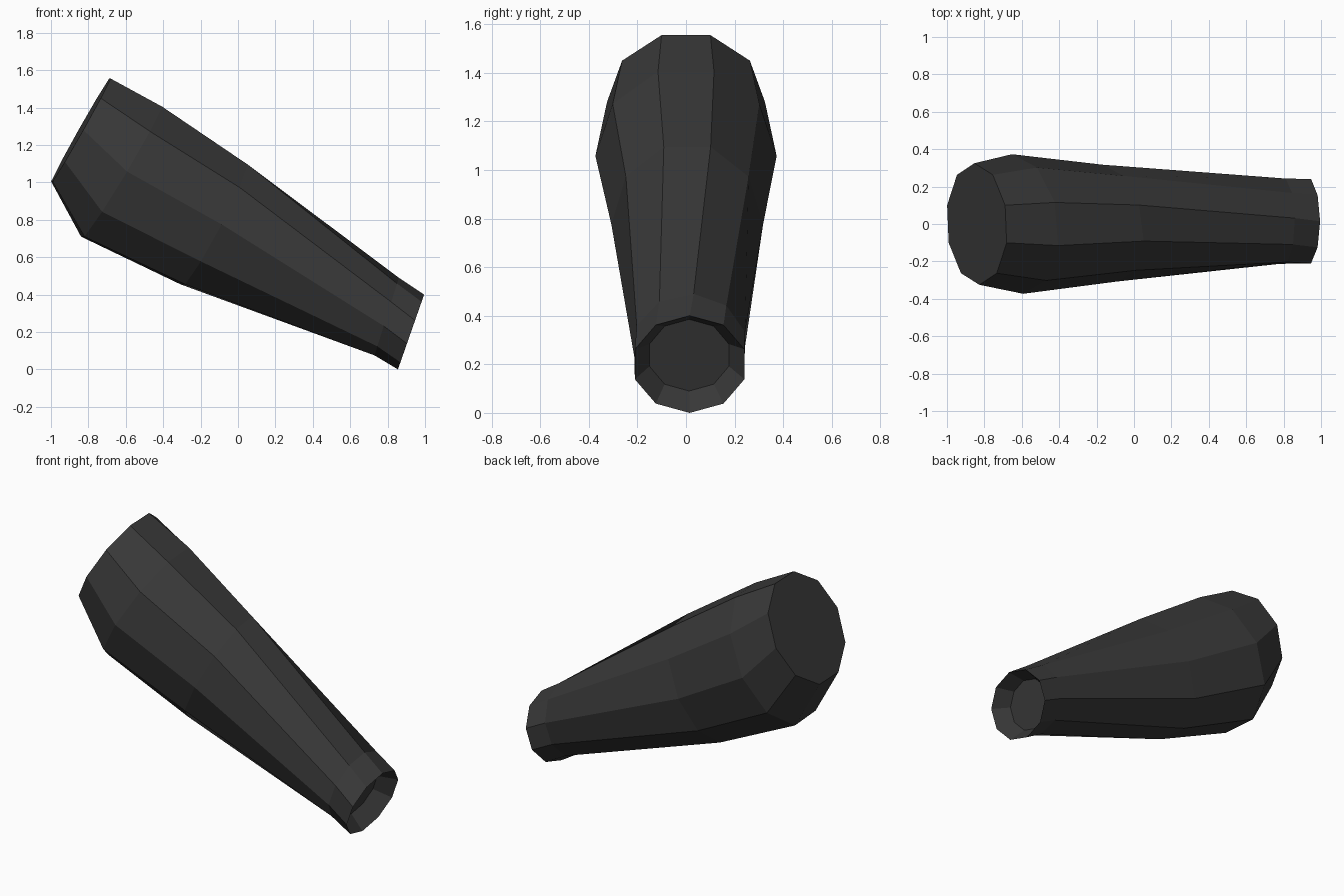
import bpy
import bmesh
from math import sin, cos, radians
from mathutils import Vector

if "Cube" in bpy.data.objects:
    bpy.data.objects.remove(bpy.data.objects["Cube"], do_unlink=True)

SIDES = 10

# Each ring: top point (x, z), bottom point (x, z), half width, y centre, twist in degrees, yaw
RINGS = [
    ((-0.685, 1.555), (-0.995, 1.005), 0.325, 0.00, 18, -0.04),   # closed end
    ((-0.415, 1.405), (-0.83, 0.71), 0.373, 0.00, 18, -0.08),     # widest part
    ((0.04, 1.095), (-0.295, 0.455), 0.312, 0.005, 18, -0.13),    # middle
    ((0.86, 0.49), (0.73, 0.075), 0.235, 0.015, 4, 0),            # cuff start
    ((0.995, 0.40), (0.855, 0.0), 0.237, 0.015, 0, 0),            # open rim
    ((0.88, 0.385), (0.78, 0.09), 0.172, 0.013, 0, 0),            # recess floor
]


def dark_cloth():
    mat = bpy.data.materials.new("dark_grey_cloth")
    colour = (0.040, 0.040, 0.040, 1)
    mat.diffuse_color = colour
    mat.use_nodes = True
    bsdf = next(n for n in mat.node_tree.nodes if n.type == "BSDF_PRINCIPLED")
    bsdf.inputs["Base Color"].default_value = colour
    return mat


def add_ring(bm, top, bottom, half_width, y_mid, twist, yaw):
    top = Vector((top[0], y_mid, top[1]))
    bottom = Vector((bottom[0], y_mid, bottom[1]))
    centre = (top + bottom) / 2
    # Flat-topped rings need a larger radius to reach the same height
    up = (top - bottom) / 2 / cos(radians(twist))
    side = Vector((yaw, 1, 0)) * half_width
    verts = []
    for i in range(SIDES):
        a = radians(twist + i * 360 / SIDES)
        verts.append(bm.verts.new(centre + up * cos(a) + side * sin(a)))
    return verts


# Tapered sleeve: loft the rings, close the wide end and the recess floor
bm = bmesh.new()
loops = [add_ring(bm, *ring) for ring in RINGS]
for a, b in zip(loops, loops[1:]):
    for i in range(SIDES):
        j = (i + 1) % SIDES
        bm.faces.new((a[i], a[j], b[j], b[i]))
bm.faces.new(loops[0])
bm.faces.new(loops[-1])
bmesh.ops.recalc_face_normals(bm, faces=bm.faces)

mesh = bpy.data.meshes.new("sleeve")
bm.to_mesh(mesh)
bm.free()
mesh.materials.append(dark_cloth())
sleeve = bpy.data.objects.new("sleeve", mesh)
bpy.context.collection.objects.link(sleeve)
